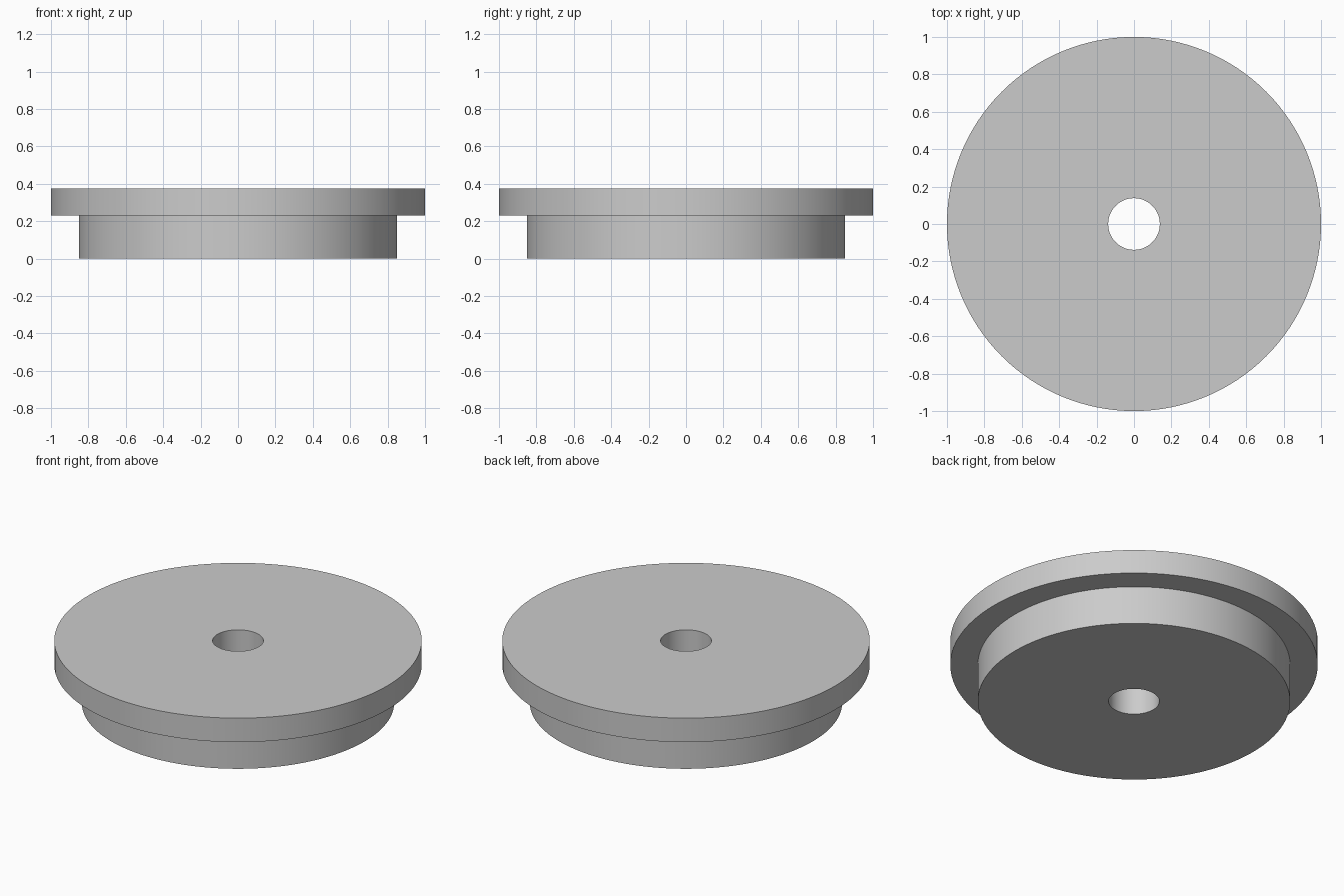
import bpy
import bmesh
import math

SEGMENTS = 128
HOLE_R, BODY_R, FLANGE_R = 0.138, 0.85, 1.0
LEDGE_Z, TOP_Z = 0.23, 0.374

cube = bpy.data.objects.get("Cube")
if cube:
    bpy.data.objects.remove(cube, do_unlink=True)


def flat_material(name, colour):
    mat = bpy.data.materials.new(name)
    mat.use_nodes = True
    mat.diffuse_color = colour
    mat.node_tree.nodes["Principled BSDF"].inputs["Base Color"].default_value = colour
    return mat


def lathe(name, profile, mat):
    """Turn a closed (radius, height) profile around the z axis."""
    bm = bmesh.new()
    verts = [bm.verts.new((r, 0, z)) for r, z in profile]
    edges = [bm.edges.new((v, verts[(i + 1) % len(verts)])) for i, v in enumerate(verts)]
    bmesh.ops.spin(bm, geom=verts + edges, cent=(0, 0, 0), axis=(0, 0, 1),
                   angle=math.tau, steps=SEGMENTS, use_merge=True)
    bmesh.ops.remove_doubles(bm, verts=bm.verts[:], dist=0.0001)
    bmesh.ops.recalc_face_normals(bm, faces=bm.faces[:])
    mesh = bpy.data.meshes.new(name)
    bm.to_mesh(mesh)
    bm.free()
    mesh.materials.append(mat)
    obj = bpy.data.objects.new(name, mesh)
    bpy.context.collection.objects.link(obj)
    return obj


# Flanged disc with a through hole: bore, narrow body, ledge and wide flange
disc = lathe("flanged_disc", [
    (HOLE_R, 0), (BODY_R, 0), (BODY_R, LEDGE_Z),
    (FLANGE_R, LEDGE_Z), (FLANGE_R, TOP_Z), (HOLE_R, TOP_Z),
], flat_material("light_grey", (0.6, 0.6, 0.6, 1)))

# Smooth round walls, sharp rims
bpy.ops.object.select_all(action="DESELECT")
disc.select_set(True)
bpy.context.view_layer.objects.active = disc
bpy.ops.object.shade_smooth_by_angle(angle=math.radians(30))
